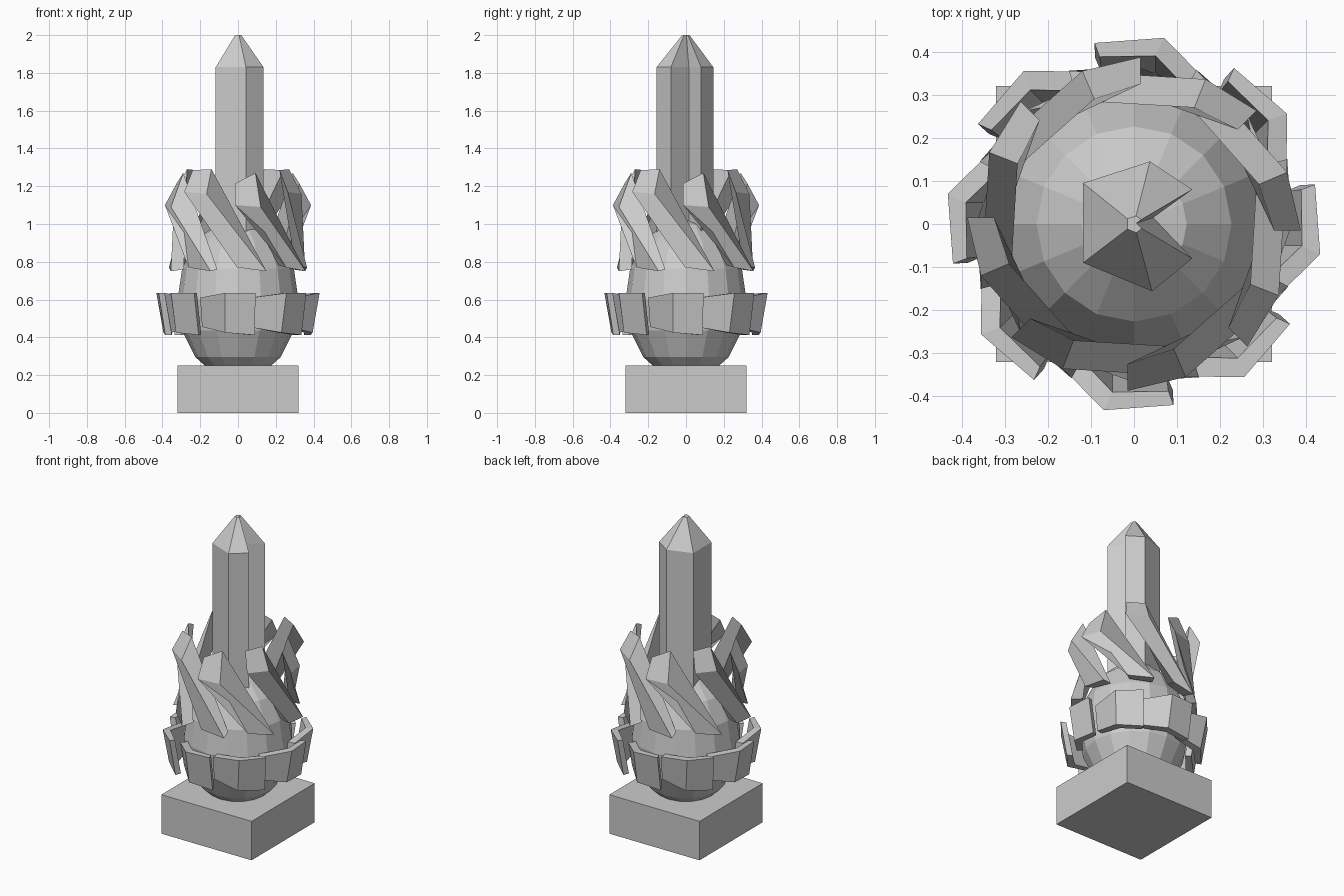
import bpy, bmesh
from math import sin, cos, pi, radians
from mathutils import Matrix

if "Cube" in bpy.data.objects:
    bpy.data.objects.remove(bpy.data.objects["Cube"])


def finish(name, bm):
    bmesh.ops.recalc_face_normals(bm, faces=bm.faces)
    me = bpy.data.meshes.new(name)
    bm.to_mesh(me)
    bm.free()
    ob = bpy.data.objects.new(name, me)
    bpy.context.collection.objects.link(ob)
    return ob


def loft(name, sections, angle=0):
    """Capped skin through closed sections, turned about z."""
    bm = bmesh.new()
    rows = [[bm.verts.new(p) for p in s] for s in sections]
    n = len(rows[0])
    for a, b in zip(rows, rows[1:]):
        for i in range(n):
            j = (i + 1) % n
            bm.faces.new((a[i], a[j], b[j], b[i]))
    bm.faces.new(rows[0])
    bm.faces.new(rows[-1])
    bm.transform(Matrix.Rotation(radians(angle), 4, 'Z'))
    return finish(name, bm)


# Square plinth
h = 0.32
square = [(-h, -h), (h, -h), (h, h), (-h, h)]
loft("plinth", [[(x, y, z) for x, y in square] for z in (0, 0.25)])

# Faceted egg-shaped core
bm = bmesh.new()
bmesh.ops.create_uvsphere(bm, u_segments=16, v_segments=8, radius=1)
bm.transform(Matrix.Translation((0, 0, 0.6)) @ Matrix.Diagonal((0.32, 0.32, 0.43, 1)))
finish("bulb", bm)

# Crystal spire with one notched side
outline = [(0.135, 0.08), (0.037, 0.145), (-0.118, 0.095), (-0.118, -0.09),
           (0.042, -0.156), (0.135, -0.08), (0.045, 0.015)]
loft("spire", [[(x * s, y * s, z) for x, y in outline]
               for s, z in ((1, 0.8), (1, 1.83), (0.13, 2.0))])

# Eight slanted upper petals, every second one a little taller
for k in range(8):
    up = 0.07 * (k % 2)
    tip = 0.02 * (k % 2)
    left = [(-0.015, -0.325, 1.215 + up), (-0.015, -0.387, 1.10 + up),
            (0.255, -0.262, 0.77), (0.215, -0.215, 0.78)]
    right = [(0.092, -0.29, 1.27 + tip), (0.12, -0.355, 1.09 + up),
             (0.358, -0.145, 0.75), (0.295, -0.11, 0.76)]
    loft(f"upper_petal_{k + 1}", [left, right], 45 * k)

# Eight overlapping bent petals forming the lower collar
for k in range(8):
    start = [(-0.20, -0.30, 0.61), (-0.19, -0.275, 0.455),
             (-0.165, -0.25, 0.455), (-0.17, -0.265, 0.61)]
    bend = [(-0.07, -0.432, 0.635), (-0.07, -0.395, 0.425),
            (-0.05, -0.35, 0.425), (-0.05, -0.39, 0.635)]
    end = [(0.092, -0.42, 0.635), (0.09, -0.385, 0.412),
           (0.075, -0.35, 0.412), (0.08, -0.388, 0.635)]
    loft(f"collar_petal_{k + 1}", [start, bend, end], 45 * k)
